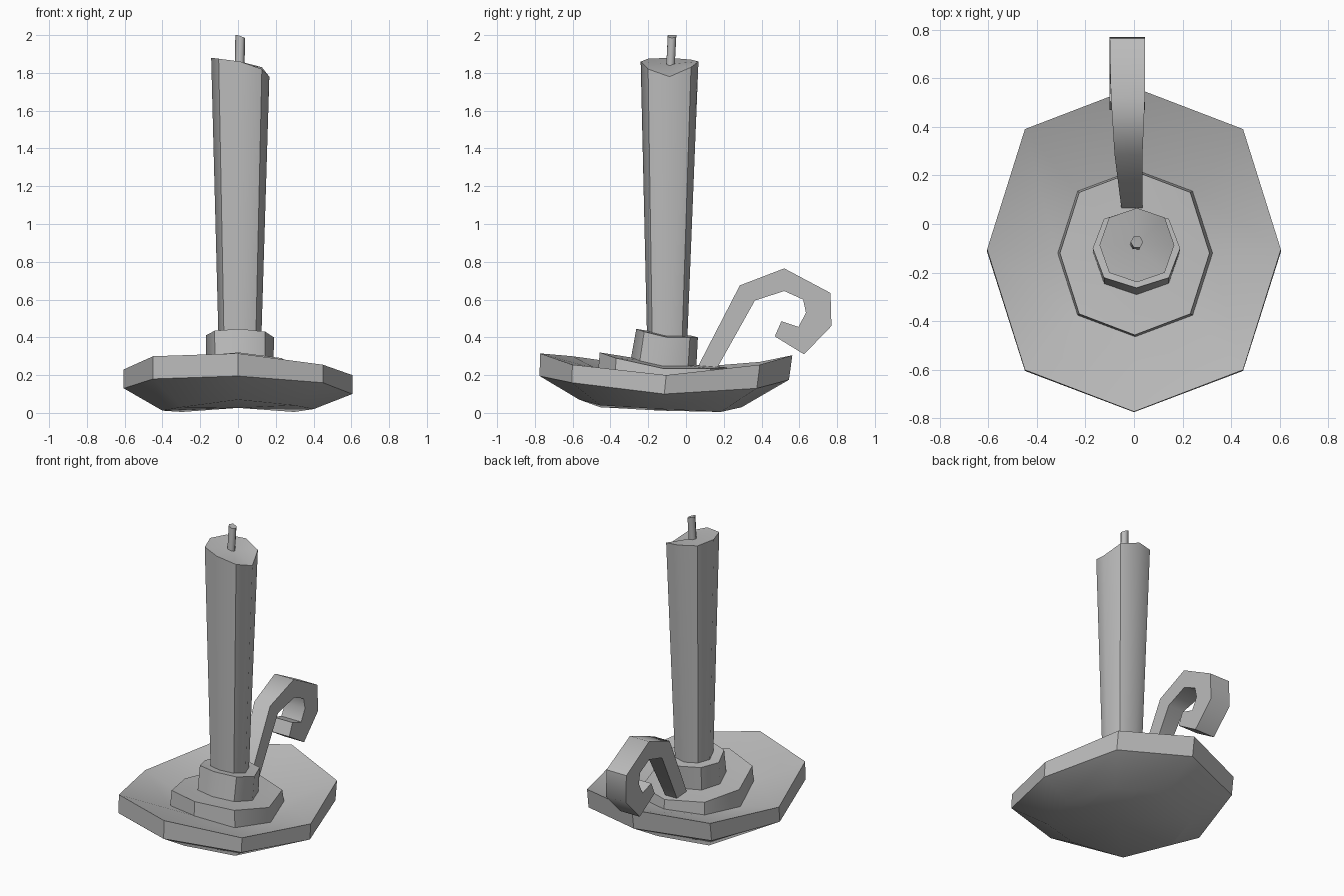
import bpy, bmesh
from math import cos, sin, pi, radians

cube = bpy.data.objects.get("Cube")
if cube:
    bpy.data.objects.remove(cube, do_unlink=True)

grey = bpy.data.materials.new("plain grey")
grey.use_nodes = True
grey.diffuse_color = (0.5, 0.5, 0.5, 1)
grey.node_tree.nodes["Principled BSDF"].inputs["Base Color"].default_value = (0.5, 0.5, 0.5, 1)


def finish(name, bm, angle):
    """Turn a bmesh into a grey object, smooth below the given edge angle."""
    bmesh.ops.recalc_face_normals(bm, faces=bm.faces)
    mesh = bpy.data.meshes.new(name)
    bm.to_mesh(mesh)
    bm.free()
    mesh.materials.append(grey)
    mesh.shade_smooth()
    mesh.set_sharp_from_angle(angle=radians(angle))
    obj = bpy.data.objects.new(name, mesh)
    bpy.context.collection.objects.link(obj)
    return obj


def ring(cx, cy, rx, ry, heights):
    """Slightly squared-off loop from +x counter-clockwise, one height per corner."""
    n = len(heights)
    pts = []
    for i, z in enumerate(heights):
        a = 2 * pi * i / n
        k = 1.05 if i % 2 and n == 8 else 1
        pts.append((cx + rx * k * cos(a), cy + ry * k * sin(a), z))
    return pts


def loft(name, rings, angle):
    """Skin the loops and close both ends with fans."""
    bm = bmesh.new()
    loops = [[bm.verts.new(p) for p in r] for r in rings]
    n = len(loops[0])
    for low, high in zip(loops, loops[1:]):
        for i in range(n):
            j = (i + 1) % n
            bm.faces.new((low[i], low[j], high[j], high[i]))
    for end in (loops[0], loops[-1]):
        mid = bm.verts.new([sum(v.co[k] for v in end) / n for k in range(3)])
        for i in range(n):
            bm.faces.new((end[i], end[(i + 1) % n], mid))
    return finish(name, bm, angle)


# Warped octagonal dish: underside, outer wall, sloping floor
loft("dish", [
    ring(0, -.135, .40, .43, [.02, .005, .03, .005, .012, .03, .07, .04]),
    ring(0, -.115, .605, .66, [.10, .13, .175, .15, .13, .18, .195, .16]),
    ring(0, -.105, .605, .668, [.20, .255, .305, .27, .23, .30, .315, .255]),
    ring(0, -.12, .32, .345, [.14, .16, .18, .17, .15, .20, .23, .18]),
], 35)

# Low step in the middle of the dish
loft("step", [
    ring(.005, -.12, .32, .345, [.13, .15, .17, .16, .14, .19, .22, .17]),
    ring(.003, -.12, .308, .337, [.235, .235, .24, .25, .26, .30, .32, .29]),
], 35)

# Leaning cup that grips the candle
loft("cup", [
    ring(.01, -.12, .178, .173, [.22, .21, .21, .22, .23, .27, .28, .25]),
    ring(.01, -.10, .18, .163, [.40, .40, .40, .41, .41, .435, .445, .43]),
], 50)

# Candle widening upward, with a slumped top
loft("candle", [
    ring(.01, -.10, .112, .105, [.34] * 8),
    ring(.012, -.087, .154, .153, [1.78, 1.83, 1.86, 1.87, 1.88, 1.875, 1.86, 1.82]),
], 50)

# Slightly bent wick
loft("wick", [
    ring(.008, -.083, .026, .026, [1.82] * 6),
    ring(.012, -.074, .026, .026, [1.985, 1.99, 2, 2, 2, 1.99]),
], 65)

# Curled handle: outer and inner (y, z) profile, with left and right x at each step
outer = [(.05, .22), (.285, .675), (.52, .765), (.765, .635), (.77, .46), (.625, .31), (.47, .405)]
inner = [(.155, .22), (.365, .595), (.52, .645), (.62, .60), (.635, .53), (.595, .455), (.505, .485)]
spans = [(-.05, .035), (-.08, .035), (-.095, .045)] + [(-.1, .045)] * 4
bm = bmesh.new()
sections = []
for (oy, oz), (iy, iz), (x0, x1) in zip(outer, inner, spans):
    corners = [(x0, oy, oz), (x1, oy, oz), (x1, iy, iz), (x0, iy, iz)]
    sections.append([bm.verts.new(c) for c in corners])
for a, b in zip(sections, sections[1:]):
    for i in range(4):
        j = (i + 1) % 4
        bm.faces.new((a[i], a[j], b[j], b[i]))
bm.faces.new(sections[0])
bm.faces.new(sections[-1])
finish("handle", bm, 50)
